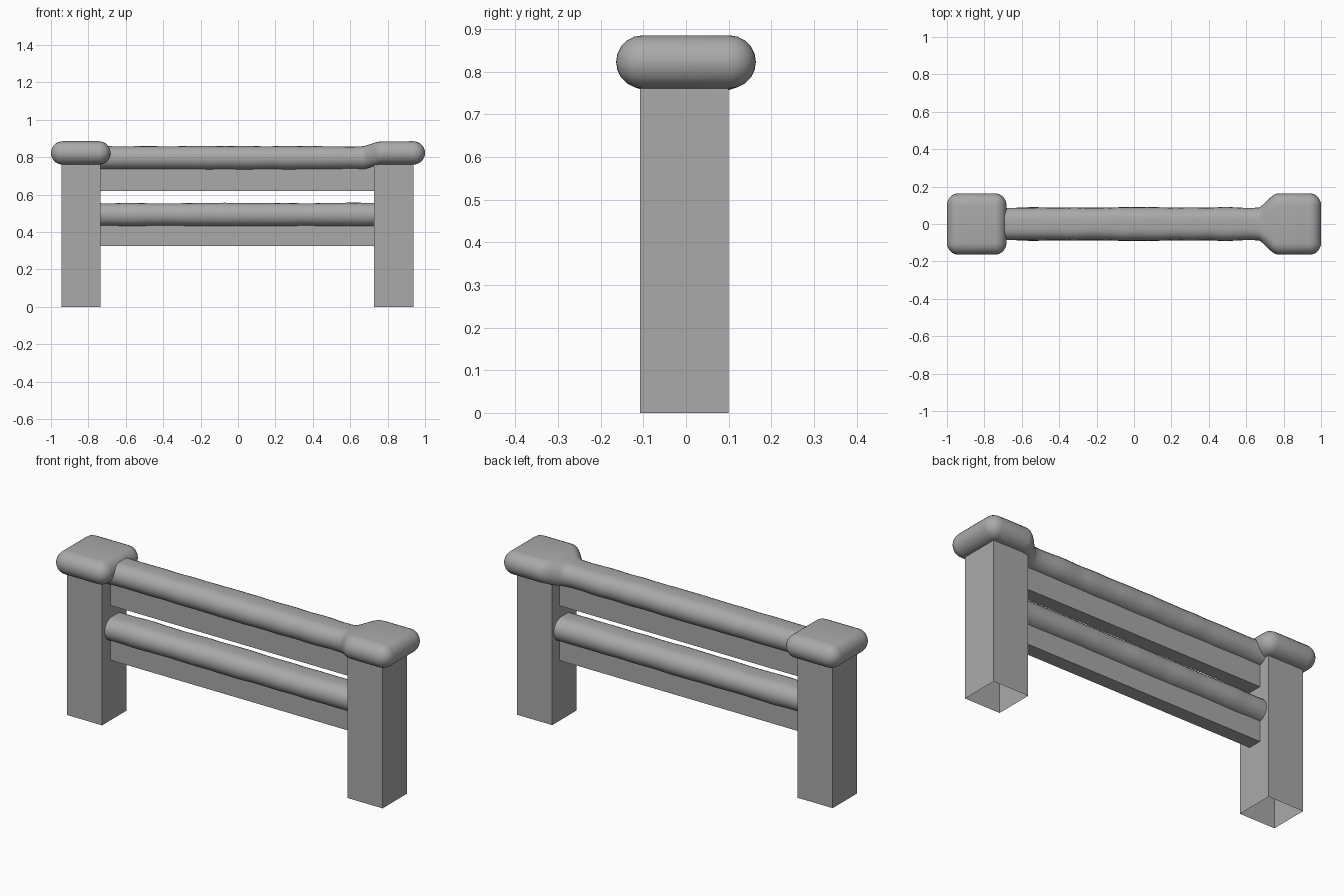
import bpy, bmesh, math, random
from mathutils import noise, Vector

random.seed(3)
cube = bpy.data.objects.get("Cube")
if cube:
    bpy.data.objects.remove(cube, do_unlink=True)

grey = bpy.data.materials.new("plain_grey")
grey.use_nodes = True
colour = (0.4, 0.4, 0.4, 1)
grey.diffuse_color = colour
grey.node_tree.nodes["Principled BSDF"].inputs["Base Color"].default_value = colour


def finish(name, bm, smooth=False):
    bmesh.ops.recalc_face_normals(bm, faces=bm.faces)
    mesh = bpy.data.meshes.new(name)
    bm.to_mesh(mesh)
    bm.free()
    mesh.materials.append(grey)
    for p in mesh.polygons:
        p.use_smooth = smooth
    obj = bpy.data.objects.new(name, mesh)
    bpy.context.collection.objects.link(obj)
    return obj


def box(name, x0, x1, y0, y1, z0, z1, drop=None):
    """Plain box; drop names an end left open."""
    bm = bmesh.new()
    bmesh.ops.create_cube(bm, size=1)
    for v in bm.verts:
        v.co = ((x0, x1)[v.co.x > 0], (y0, y1)[v.co.y > 0], (z0, z1)[v.co.z > 0])
    if drop == "bottom":
        low = [f for f in bm.faces if all(v.co.z == z0 for v in f.verts)]
        bmesh.ops.delete(bm, geom=low, context="FACES_ONLY")
    return finish(name, bm)


def pill_ring(bm, x, w, h, zc, n=10):
    """Pill-shaped section across y and z."""
    ring = []
    for side in (1, -1):
        for i in range(n + 1):
            a = -math.pi / 2 + math.pi * i / n
            y = side * ((w - h) + h * math.cos(a))
            ring.append(bm.verts.new((x, y, zc + side * h * math.sin(a))))
    return ring


def loft(name, sections):
    bm = bmesh.new()
    rings = [pill_ring(bm, *s) for s in sections]
    for a, b in zip(rings, rings[1:]):
        for i in range(len(a)):
            j = (i + 1) % len(a)
            bm.faces.new((a[i], a[j], b[j], b[i]))
    bm.faces.new(rings[0])
    bm.faces.new(rings[-1])
    return finish(name, bm, True)


def round_end(x_end, direction, w, r, zc, steps=8):
    """Sections closing a pill with a rounded end, from the tip inwards."""
    out = []
    for i in range(steps + 1):
        a = math.pi / 2 * i / steps
        t = max(r * math.sin(a), 0.002)
        out.append((x_end - direction * r * (1 - math.cos(a)), w - r + t, t, zc))
    return out


def wobbly(x0, x1, zc, seed, steps=44):
    """Slightly uneven rail covering."""
    out = []
    for i in range(steps + 1):
        x = x0 + (x1 - x0) * i / steps
        d = 0.005 * noise.noise(Vector((x * 9, seed, 0)))
        e = 0.004 * noise.noise(Vector((x * 9, seed, 5)))
        out.append((x, 0.088 + d, 0.062 + e, zc))
    return out


# Posts, hollow underneath
box("right_post", -0.945, -0.735, -0.108, 0.1, 0, 0.8, "bottom")
box("left_post", 0.728, 0.938, -0.108, 0.1, 0, 0.8, "bottom")

# Rails
box("upper_rail", -0.74, 0.735, -0.038, 0.038, 0.62, 0.8)
box("lower_rail", -0.74, 0.735, -0.038, 0.038, 0.325, 0.5)

# Soft covering on the lower rail
loft("lower_rail_cover", wobbly(-0.75, 0.745, 0.493, 1.3))

# Separate rounded cap on the right post
CAP_W, CAP_R, CAP_Z = 0.164, 0.0625, 0.823
loft("right_post_cap",
     round_end(-1.0, -1, CAP_W, CAP_R, CAP_Z)
     + round_end(-0.682, 1, CAP_W, CAP_R, CAP_Z)[::-1])

# Upper rail covering that flares into the left post cap
flare = []
for i in range(1, 13):
    t = i / 12
    s = math.sin(t * math.pi / 2) ** 1.5
    flare.append((0.665 + 0.11 * t, 0.088 + (CAP_W - 0.088) * s,
                  0.062, 0.797 + (CAP_Z - 0.797) * s))
loft("upper_rail_cover_and_left_cap",
     wobbly(-0.74, 0.665, 0.797, 7.7) + flare
     + round_end(1.0, 1, CAP_W, CAP_R, CAP_Z)[::-1])

# Keep the hidden flat ends crisp
bpy.ops.object.select_all(action="DESELECT")
for obj in bpy.data.objects:
    if "cover" in obj.name or obj.name.endswith("_cap"):
        obj.select_set(True)
        bpy.context.view_layer.objects.active = obj
bpy.ops.object.shade_smooth_by_angle(angle=math.radians(50))
